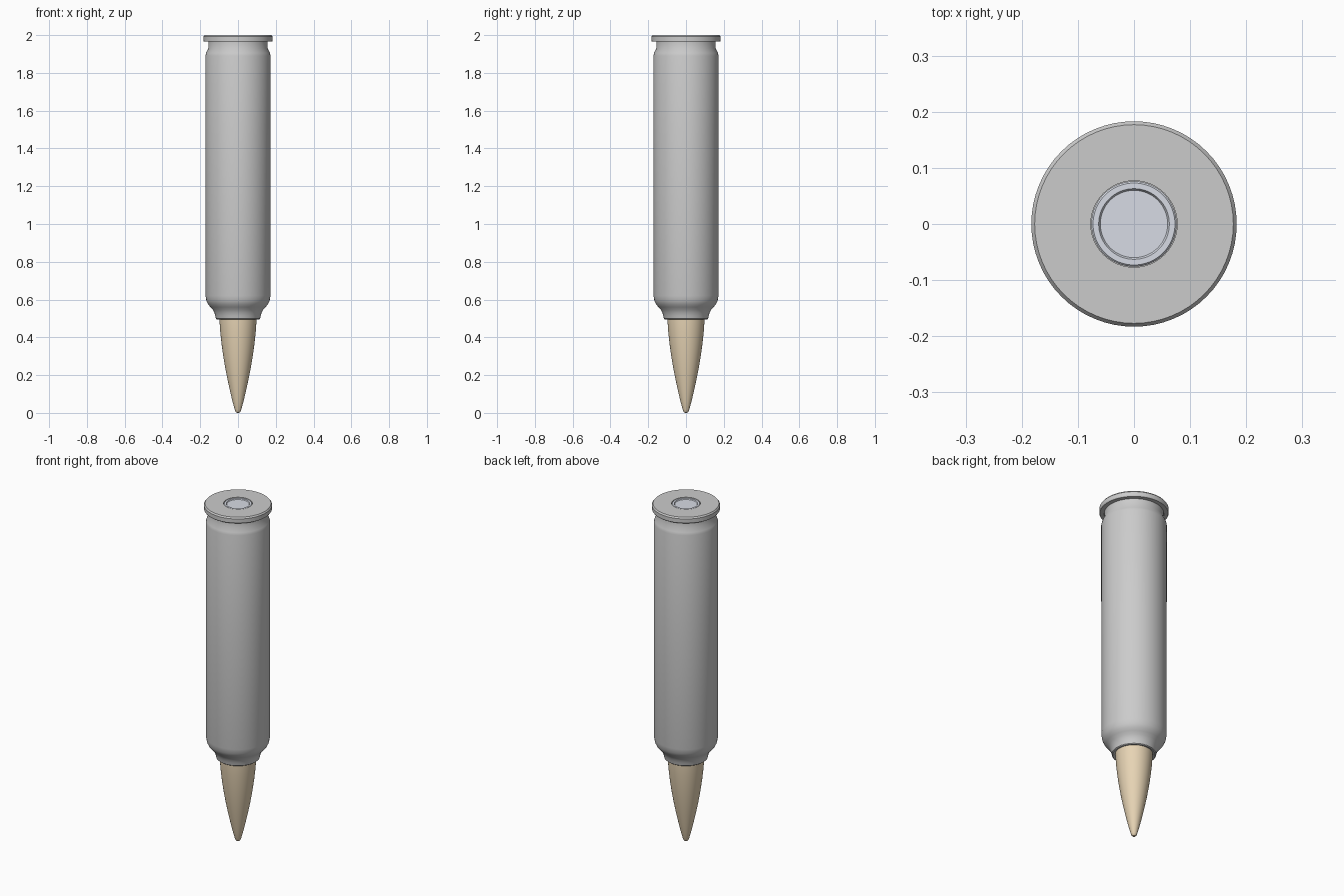
import bpy, bmesh, math

if "Cube" in bpy.data.objects:
    bpy.data.objects.remove(bpy.data.objects["Cube"])

SEGMENTS = 64


def lathe(name, profile, color=None):
    """Revolve a (radius, z) profile around the z axis; radius 0 closes the end."""
    bm = bmesh.new()
    verts = [bm.verts.new((r, 0, z)) for r, z in profile]
    edges = [bm.edges.new(pair) for pair in zip(verts, verts[1:])]
    bmesh.ops.spin(bm, geom=verts + edges, cent=(0, 0, 0), axis=(0, 0, 1),
                   angle=math.tau, steps=SEGMENTS, use_duplicate=False)
    bmesh.ops.remove_doubles(bm, verts=bm.verts, dist=0.0001)
    bmesh.ops.recalc_face_normals(bm, faces=bm.faces)
    mesh = bpy.data.meshes.new(name)
    bm.to_mesh(mesh)
    bm.free()
    obj = bpy.data.objects.new(name, mesh)
    bpy.context.collection.objects.link(obj)
    if color:
        mat = bpy.data.materials.new(name + "_color")
        mat.diffuse_color = color
        mat.use_nodes = True
        mat.node_tree.nodes["Principled BSDF"].inputs["Base Color"].default_value = mat.diffuse_color
        mesh.materials.append(mat)
    bpy.ops.object.select_all(action='DESELECT')
    obj.select_set(True)
    bpy.context.view_layer.objects.active = obj
    bpy.ops.object.shade_smooth_by_angle(angle=math.radians(30))
    return obj


# Case: mouth, curved shoulder, straight body, groove, rim and pocket in the head
lathe("case", [
    (0, 0.50), (0.098, 0.50), (0.112, 0.495), (0.117, 0.499), (0.120, 0.515),
    (0.125, 0.53), (0.133, 0.546), (0.146, 0.56), (0.158, 0.574),
    (0.167, 0.592), (0.172, 0.62), (0.173, 1.89), (0.169, 1.905),
    (0.157, 1.93), (0.157, 1.965), (0.180, 1.965), (0.183, 1.97),
    (0.183, 1.992), (0.177, 2.0), (0.077, 2.0), (0.077, 1.98), (0, 1.98),
])

# Primer: raised ring around a shallow dished disc
lathe("primer", [
    (0, 1.98), (0.076, 1.98), (0.076, 1.996), (0.073, 1.999),
    (0.063, 1.999), (0.060, 1.994), (0, 1.994),
], (0.68, 0.71, 0.78, 1))

# Tip: pointed, gently curved nose with a small rounded end
lathe("tip", [
    (0, 0), (0.008, 0.001), (0.013, 0.006), (0.017, 0.016), (0.029, 0.06),
    (0.042, 0.115), (0.055, 0.175), (0.067, 0.235), (0.078, 0.30),
    (0.087, 0.365), (0.094, 0.43), (0.099, 0.50), (0.099, 0.52), (0, 0.52),
], (0.80, 0.66, 0.46, 1))
